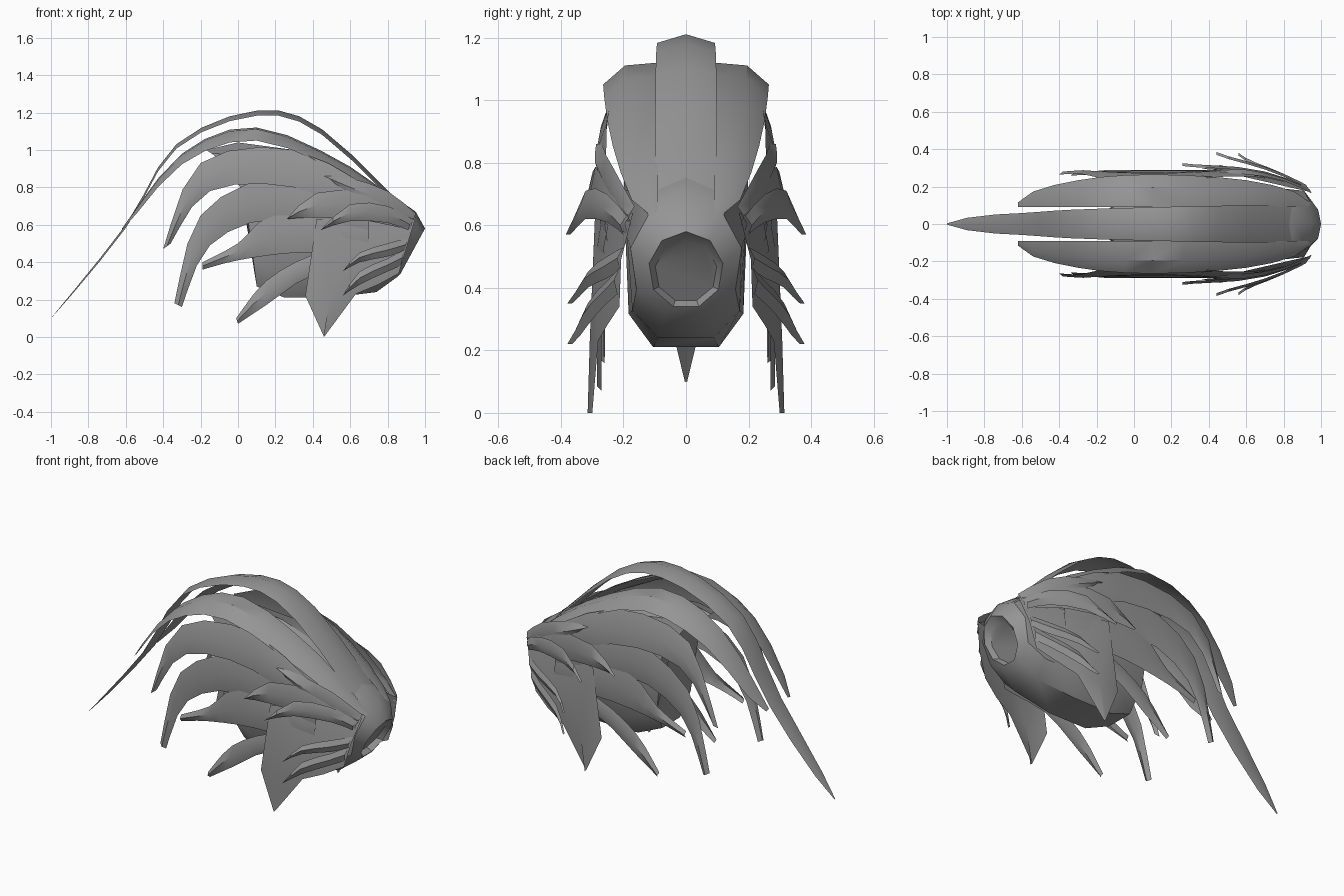
import bpy
import math

if "Cube" in bpy.data.objects:
    bpy.data.objects.remove(bpy.data.objects["Cube"], do_unlink=True)

grey = bpy.data.materials.new("plain_grey")
grey.use_nodes = True
grey.diffuse_color = (.3, .3, .3, 1)
grey.node_tree.nodes["Principled BSDF"].inputs["Base Color"].default_value = grey.diffuse_color


def add_part(name, rows, mirror=False, closed=False):
    """Skin a list of equally long point rows with quads."""
    count = len(rows[0])
    verts = [point for row in rows for point in row]
    faces = []
    for start in range(0, len(verts) - count, count):
        for i in range(count if closed else count - 1):
            j = (i + 1) % count
            faces.append((start + i, start + j, start + count + j, start + count + i))
    if closed:
        faces.append(tuple(reversed(range(count))))
        faces.append(tuple(range(len(verts) - count, len(verts))))
    mesh = bpy.data.meshes.new(name)
    mesh.from_pydata(verts, [], faces)
    mesh.materials.append(grey)
    part = bpy.data.objects.new(name, mesh)
    bpy.context.collection.objects.link(part)
    bpy.ops.object.select_all(action="DESELECT")
    part.select_set(True)
    bpy.context.view_layer.objects.active = part
    bpy.ops.object.shade_smooth_by_angle(angle=math.radians(35))
    if mirror:
        modifier = part.modifiers.new("mirror", "MIRROR")
        modifier.use_axis = (False, True, False)
        modifier.use_mirror_merge = False


def smooth_path(points, cuts):
    """Pass a smooth path through the points, with a number of steps per span."""
    padded = [points[0], *points, points[-1]]
    path = []
    for before, start, end, after in zip(padded, padded[1:], padded[2:], padded[3:]):
        for step in range(cuts):
            t = step / cuts
            path.append(tuple(
                b + t * ((c - a) + t * ((2 * a - 5 * b + 4 * c - d) + t * (3 * (b - c) + d - a))) / 2
                if t else b
                for a, b, c, d in zip(before, start, end, after)))
    return path + [points[-1]]


def side_y(x, z):
    """Half width of the whole shape, narrowing to the neck and to the crown."""
    neck = max(0, (x - .4) / .6) ** 2.5
    return .28 - .15 * neck - .1 * min(0, x) ** 2 - .2 * max(0, z - .8)


def side_lock(name, upper, lower, lift=0, flick=0, cuts=3):
    """Curved sheet between two edges, flicking outward at its tip."""
    upper_edge, lower_edge = smooth_path(upper, cuts), smooth_path(lower, cuts)
    rows = []
    for k, ((ux, uz), (lx, lz)) in enumerate(zip(upper_edge, lower_edge)):
        spread = lift + flick * (k / (len(upper_edge) - 1)) ** 2
        row = []
        for side in (0, .5, 1):
            x, z = ux + (lx - ux) * side, uz + (lz - uz) * side
            bulge = .015 * math.sin(math.pi * side)
            row.append((x, side_y(x, z) + spread + bulge, z))
        rows.append(row)
    add_part(name, rows, mirror=True)


def core_ring(top, bottom, half_width, power):
    """Nine-sided ring, squarer for lower powers."""
    ring = []
    lowest = math.cos(math.pi / 9) ** power
    for i in range(9):
        angle = math.tau * i / 9
        across, up = (math.copysign(abs(v) ** power, v) for v in (math.sin(angle), math.cos(angle)))
        t = (1 - up) / (1 + lowest)
        x, z = (a + (b - a) * t for a, b in zip(top, bottom))
        ring.append((x, half_width * across, z))
    return ring


# Inner core with a recessed neck opening
add_part("core", [
    core_ring((.96, .55), (.84, .36), .1, 1),
    core_ring((1, .58), (.87, .34), .12, 1),
    core_ring((.95, .67), (.85, .32), .18, .9),
    core_ring((.85, .74), (.74, .24), .19, .7),
    core_ring((.6, .9), (.5, .21), .2, .6),
    core_ring((.3, 1), (.25, .21), .2, .6),
    core_ring((0, 1.04), (.1, .27), .18, .7),
    core_ring((-.17, 1), (.05, .85), .12, 1),
], closed=True)

# Long centre ribbon with a raised ridge and tapering tip
ridge = smooth_path([(.93, .65), (.45, 1.11), (.1, 1.21), (-.33, 1.03), (-.6, .6), (-1, .1)], 3)
rows = []
for k, (x, z) in enumerate(ridge):
    t = k / (len(ridge) - 1)
    width = .1 * (1 - .65 * t * t) * min(1, 10 * (1 - t) + .1)
    rows.append([(x, side * width, z - .3 * width * abs(side)) for side in (-1, 0, 1)])
add_part("centre_ribbon", rows)

# Upper ribbons beside it, curling down at the outer edge
crest = smooth_path([(.94, .64), (.6, .91), (.1, 1.12), (-.3, .98), (-.62, .58)], 3)
rows = []
for k, (x, z) in enumerate(crest):
    swell = max(.02, math.sin(math.pi * k / (len(crest) - 1))) ** .6
    rows.append([(x, .09 + (.01 + .165 * swell) * side, z - .07 * swell * side ** 4)
                 for side in (0, .6, 1)])
add_part("upper_ribbon", rows, mirror=True)

# Long side locks, from top to bottom
side_lock("side_lock_top",
          [(.8, .74), (.3, 1), (-.2, .93), (-.4, .47)],
          [(.8, .6), (.3, .8), (-.15, .78), (-.36, .5)])
side_lock("side_lock_middle",
          [(.7, .7), (.2, .85), (-.2, .65), (-.34, .18)],
          [(.7, .5), (.2, .63), (-.15, .49), (-.3, .16)], lift=-.01)
side_lock("side_lock_low",
          [(.7, .6), (.2, .65), (0, .5), (-.19, .4)],
          [(.7, .45), (.3, .45), (0, .41), (-.19, .36)], lift=-.005)
side_lock("side_lock_bottom",
          [(.7, .5), (.4, .44), (.15, .3), (-.01, .1)],
          [(.7, .35), (.4, .33), (.15, .17), (0, .07)], lift=-.01)

# Broad pointed cheek plate with straight edges
side_lock("cheek_plate",
          [(.95, .64), (.42, .63), (.36, .22), (.46, 0)],
          [(.86, .34), (.75, .28), (.63, .23), (.46, 0)], lift=.01, flick=.01, cuts=1)

# Short overlapping tufts behind the neck
side_lock("tuft_top",
          [(.95, .66), (.8, .78), (.6, .85), (.46, .86)],
          [(.93, .6), (.8, .66), (.6, .75), (.46, .86)], lift=.005, cuts=2)
side_lock("tuft_long",
          [(.94, .64), (.7, .77), (.42, .77), (.26, .63)],
          [(.92, .57), (.7, .62), (.42, .64), (.26, .63)], lift=.01, flick=.02, cuts=2)
side_lock("tuft_upper_flick",
          [(.93, .63), (.8, .7), (.6, .71), (.44, .57)],
          [(.91, .57), (.8, .61), (.6, .62), (.44, .57)], lift=.02, flick=.07, cuts=2)
side_lock("tuft_middle_flick",
          [(.91, .53), (.8, .5), (.65, .45), (.56, .35)],
          [(.89, .46), (.8, .43), (.65, .4), (.56, .35)], lift=.02, flick=.07, cuts=2)
side_lock("tuft_lower_flick",
          [(.89, .47), (.8, .42), (.65, .35), (.56, .22)],
          [(.87, .38), (.8, .35), (.65, .28), (.56, .22)], lift=.02, flick=.07, cuts=2)
